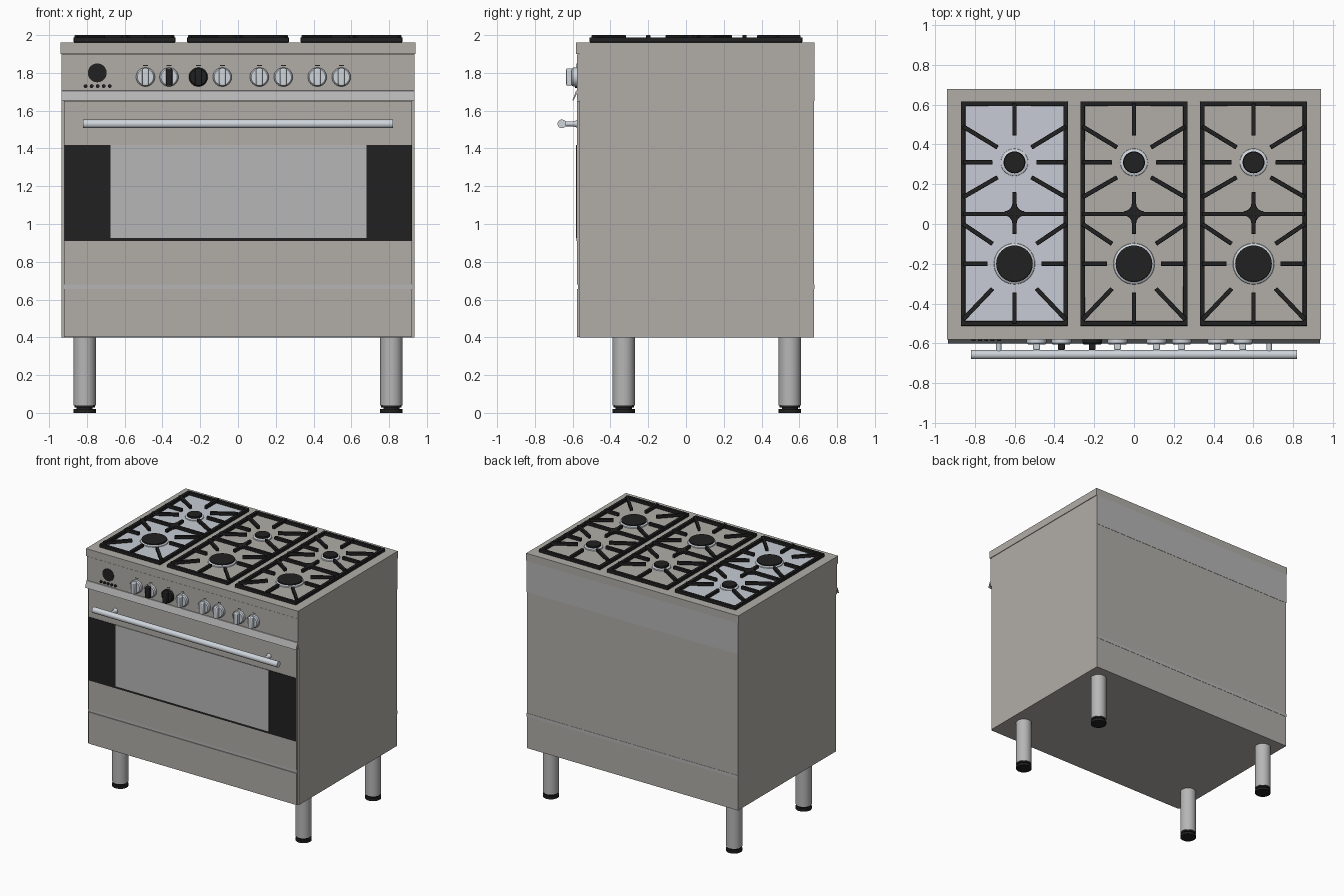
import bpy, bmesh, math
from mathutils import Matrix, Vector

if "Cube" in bpy.data.objects:
    bpy.data.objects.remove(bpy.data.objects["Cube"])


def material(name, rgb):
    m = bpy.data.materials.new(name)
    m.diffuse_color = (*rgb, 1)
    m.use_nodes = True
    m.node_tree.nodes["Principled BSDF"].inputs["Base Color"].default_value = m.diffuse_color
    return m


STEEL = material("warm_steel", (0.44, 0.42, 0.39))
BAND = material("cool_band", (0.46, 0.46, 0.46))
CHROME = material("bright_steel", (0.62, 0.66, 0.71))
LEG = material("leg_grey", (0.47, 0.47, 0.47))
BLACK = material("black", (0.015, 0.015, 0.015))
PLATE = material("pale_plate", (0.57, 0.60, 0.66))


def box(bm, x0, x1, y0, y1, z0, z1):
    m = Matrix.Translation(((x0 + x1) / 2, (y0 + y1) / 2, (z0 + z1) / 2))
    bmesh.ops.create_cube(bm, size=1, matrix=m @ Matrix.Diagonal((x1 - x0, y1 - y0, z1 - z0, 1)))


def cyl(bm, a, b, r1, r2=None, seg=32):
    """Cylinder or cone from point a to point b."""
    a, b = Vector(a), Vector(b)
    d = b - a
    m = Matrix.Translation((a + b) / 2) @ d.to_track_quat('Z', 'Y').to_matrix().to_4x4()
    bmesh.ops.create_cone(bm, cap_ends=True, segments=seg, radius1=r1,
                          radius2=r1 if r2 is None else r2, depth=d.length, matrix=m)


def bar(bm, p, q, w, z0, z1):
    """Flat bar between two plan points."""
    p, q = Vector(p), Vector(q)
    d = q - p
    m = (Matrix.Translation((*((p + q) / 2), (z0 + z1) / 2))
         @ Matrix.Rotation(math.atan2(d.y, d.x), 4, 'Z')
         @ Matrix.Diagonal((d.length, w, z1 - z0, 1)))
    bmesh.ops.create_cube(bm, size=1, matrix=m)


def prism(bm, pts, vec):
    f = bm.faces.new([bm.verts.new(p) for p in pts])
    r = bmesh.ops.extrude_face_region(bm, geom=[f])
    bmesh.ops.translate(bm, vec=vec, verts=[v for v in r["geom"] if isinstance(v, bmesh.types.BMVert)])


def finish(name, bm, mat, bevel=0):
    bmesh.ops.recalc_face_normals(bm, faces=bm.faces)
    me = bpy.data.meshes.new(name)
    bm.to_mesh(me)
    bm.free()
    me.shade_smooth()
    me.set_sharp_from_angle(angle=math.radians(30))
    me.materials.append(mat)
    ob = bpy.data.objects.new(name, me)
    bpy.context.collection.objects.link(ob)
    if bevel:
        mod = ob.modifiers.new("bevel", 'BEVEL')
        mod.width, mod.segments = bevel, 2
    return ob


def one_box(name, mat, *dims, bevel=0):
    bm = bmesh.new()
    box(bm, *dims)
    return finish(name, bm, mat, bevel)


# Carcass, worktop and back bands
one_box("body", STEEL, -0.935, 0.935, -0.565, 0.678, 0.40, 1.90)
one_box("worktop", STEEL, -0.94, 0.94, -0.582, 0.68, 1.90, 1.96)
one_box("back_upper_band", BAND, -0.935, 0.935, 0.67, 0.68, 1.65, 1.90)
one_box("back_lower_band", BAND, -0.935, 0.935, 0.67, 0.68, 0.655, 0.68)

# Control panel with a slanted drip lip, door and drawer fronts
one_box("control_panel", STEEL, -0.935, 0.935, -0.578, -0.56, 1.655, 1.897)
bm = bmesh.new()
prism(bm, [(-0.935, y, z) for y, z in
           ((-0.57, 1.71), (-0.582, 1.705), (-0.601, 1.655), (-0.595, 1.655), (-0.578, 1.69), (-0.57, 1.69))],
      (1.87, 0, 0))
finish("drip_lip", bm, BAND)
one_box("oven_door", STEEL, -0.92, 0.922, -0.578, -0.56, 0.68, 1.65)
one_box("drawer_front", STEEL, -0.92, 0.922, -0.578, -0.56, 0.402, 0.655)
one_box("drawer_gap_strip", BAND, -0.92, 0.922, -0.572, -0.56, 0.655, 0.68)
one_box("door_glass", BLACK, -0.918, 0.92, -0.581, -0.57, 0.91, 1.418)
one_box("door_window", LEG, -0.675, 0.68, -0.583, -0.575, 0.927, 1.418)

# Door handle
bm = bmesh.new()
cyl(bm, (-0.82, -0.657, 1.53), (0.82, -0.657, 1.53), 0.023)
for s in (-1, 1):
    cyl(bm, (s * 0.68, -0.577, 1.53), (s * 0.68, -0.595, 1.53), 0.02, 0.013, 20)
    cyl(bm, (s * 0.68, -0.59, 1.53), (s * 0.68, -0.655, 1.53), 0.013, seg=20)
finish("door_handle", bm, CHROME)

# Knobs and their small index marks
marks = bmesh.new()
for i, x in enumerate((-0.49, -0.365, -0.21, -0.083, 0.113, 0.24, 0.42, 0.547)):
    bm = bmesh.new()
    cyl(bm, (x, -0.575, 1.778), (x, -0.598, 1.778), 0.05)
    cyl(bm, (x, -0.598, 1.778), (x, -0.606, 1.778), 0.05, 0.043)
    finish("knob_base_%d" % (i + 1), bm, BLACK if i == 2 else CHROME)
    one_box("knob_grip_%d" % (i + 1), BLACK if i in (1, 2) else CHROME,
            x - 0.017, x + 0.017, -0.634, -0.60, 1.732, 1.824, bevel=0.006)
    box(marks, x - 0.013, x + 0.013, -0.579, -0.575, 1.837, 1.842)
finish("knob_marks", marks, BLACK)

# Clock dial and buttons
bm = bmesh.new()
cyl(bm, (-0.745, -0.575, 1.80), (-0.745, -0.581, 1.80), 0.05)
finish("clock_dial", bm, BLACK)
bm = bmesh.new()
for i in range(5):
    x = -0.807 + i * 0.032
    cyl(bm, (x, -0.575, 1.73), (x, -0.588, 1.73), 0.01, seg=16)
finish("clock_buttons", bm, BLACK)

# Legs with stepped feet
for sx, side in ((-1, "left"), (1, "right")):
    for y, end in ((-0.33, "front"), (0.55, "back")):
        x = sx * 0.812
        bm = bmesh.new()
        cyl(bm, (x, y, 0.038), (x, y, 0.40), 0.059)
        finish("%s_%s_leg" % (end, side), bm, LEG)
        bm = bmesh.new()
        for z0, z1, r in ((0, 0.02, 0.059), (0.02, 0.028, 0.043), (0.028, 0.039, 0.054)):
            cyl(bm, (x, y, z0), (x, y, z1), r)
        finish("%s_%s_foot" % (end, side), bm, BLACK)

# Hob: pale plate on the left, then burners and a pan support per column
one_box("left_hob_plate", PLATE, -0.865, -0.34, -0.50, 0.61, 1.95, 1.962)
for xc, side in ((-0.601, "left"), (0.0, "middle"), (0.601, "right")):
    for y, r, rc, end in ((-0.20, 0.105, 0.092, "front"), (0.31, 0.07, 0.055, "back")):
        bm = bmesh.new()
        cyl(bm, (xc, y, 1.955), (xc, y, 1.968), r, r * 0.97, 40)
        cyl(bm, (xc, y, 1.968), (xc, y, 1.974), r * 0.97, rc, 40)
        finish("%s_%s_burner_ring" % (side, end), bm, CHROME)
        bm = bmesh.new()
        cyl(bm, (xc, y, 1.972), (xc, y, 1.984), rc, seg=40)
        cyl(bm, (xc, y, 1.984), (xc, y, 1.988), rc, rc * 0.93, 40)
        finish("%s_%s_burner_cap" % (side, end), bm, BLACK)

    bm = bmesh.new()
    hx, y0, y1, w = 0.258, -0.50, 0.605, 0.024
    for s in (-1, 1):
        # Outer frame sides
        bar(bm, (xc + s * hx, y0 - w / 2), (xc + s * hx, y1 + w / 2), w, 1.962, 1.988)
        # Straight and diagonal fingers, as (outer y, inner dx, inner y)
        for ya, dx, yb in ((0.31, 0.11, 0.31), (-0.20, 0.135, -0.20), (0.05, 0, 0.05),
                           (0.49, 0.085, 0.385), (0.135, 0.085, 0.235),
                           (0.0, 0.11, -0.10), (-0.48, 0.11, -0.325)):
            bar(bm, (xc + s * hx, ya), (xc + s * dx, yb), 0.022, 1.976, 2.0)
    for y, yi in ((y0, -0.345), (y1, 0.445)):
        bar(bm, (xc - hx, y), (xc + hx, y), w, 1.962, 1.988)
        bar(bm, (xc, y), (xc, yi), 0.022, 1.976, 2.0)
    bar(bm, (xc, -0.05), (xc, 0.16), 0.022, 1.976, 1.9995)
    # Curved star web where the centre bars cross
    pts = []
    for q in range(4):
        for k in range(5):
            t = math.pi * k / 8
            u, v = 0.05 - 0.039 * math.sin(t), 0.05 - 0.039 * math.cos(t)
            a = math.pi / 2 * q
            pts.append((xc + u * math.cos(a) - v * math.sin(a),
                        0.053 + u * math.sin(a) + v * math.cos(a), 1.977))
    prism(bm, pts, (0, 0, 0.022))
    finish("%s_pan_support" % side, bm, BLACK, bevel=0.003)
